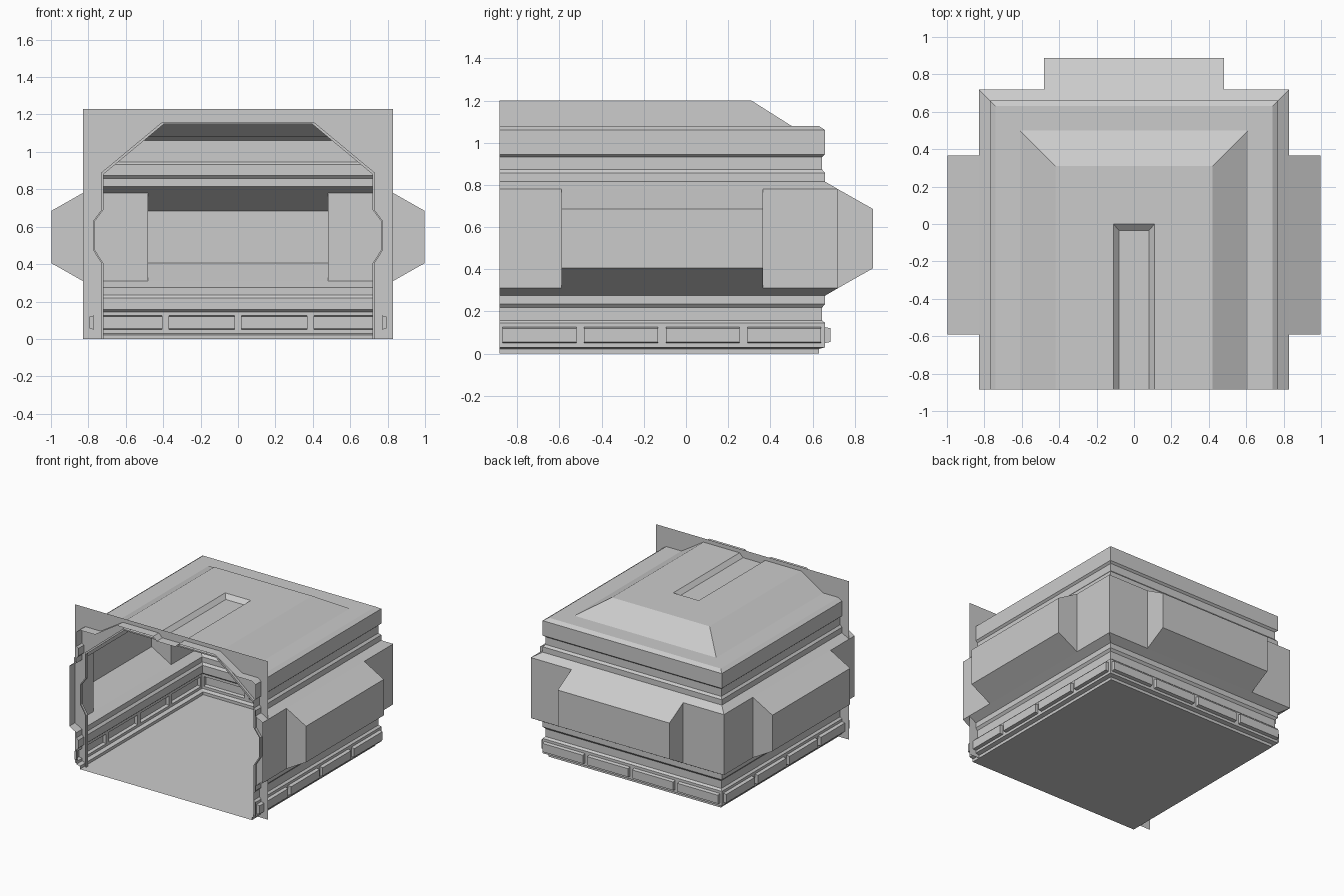
import bpy

if "Cube" in bpy.data.objects:
    bpy.data.objects.remove(bpy.data.objects["Cube"])

FRONT, WX, WY = -0.885, 0.74, 0.63     # open end, base half width, base back depth


def build(name, faces):
    verts = [p for f in faces for p in f]
    idx, n = [], 0
    for f in faces:
        idx.append(list(range(n, n + len(f))))
        n += len(f)
    me = bpy.data.meshes.new(name)
    me.from_pydata(verts, [], idx)
    ob = bpy.data.objects.new(name, me)
    bpy.context.collection.objects.link(ob)
    bpy.context.view_layer.objects.active = ob
    ob.select_set(True)
    bpy.ops.object.mode_set(mode='EDIT')
    bpy.ops.mesh.select_all(action='SELECT')
    bpy.ops.mesh.remove_doubles(threshold=0.0005)
    bpy.ops.object.mode_set(mode='OBJECT')
    ob.select_set(False)
    return ob


def u_loop(hx, yb, z):
    # three-sided outline, open towards the front
    return [(-hx, FRONT, z), (-hx, yb, z), (hx, yb, z), (hx, FRONT, z)]


def skin(loops):
    return [(a[i], a[i + 1], b[i + 1], b[i])
            for a, b in zip(loops, loops[1:]) for i in range(len(a) - 1)]


def wall(profile):
    return skin([u_loop(WX + d, WY + d, z) for d, z in profile])


def point(side, t, d, z):
    # t runs along the wall; 'lo' / 'hi' are its ends (mitred at corners)
    if side == 'back':
        t = {'lo': -WX - d, 'hi': WX + d}.get(t, t)
        return (t, WY + d, z)
    t = {'lo': FRONT, 'hi': WY + d}.get(t, t)
    return ((WX + d) * side, t, z)


def strip(side, t0, t1, profile, caps=False):
    a = [point(side, t0, d, z) for d, z in profile]
    b = [point(side, t1, d, z) for d, z in profile]
    faces = skin([a, b])
    return faces + [a, b] if caps else faces


SIDES = (-1, 1, 'back')

# Floor
build('floor', [u_loop(WX, WY, 0)])

# Moulded wall bands, below and above the middle zone
build('lower_wall_moulding',
      wall([(0, 0), (0, .022), (.03, .03), (.03, .05)]) +
      wall([(.03, .125), (.03, .145), (.015, .158), (.015, .218),
            (.03, .235), (.03, .275)]))
build('upper_wall_moulding',
      wall([(.03, .815), (.03, .857), (.015, .873), (.015, .932),
            (.03, .945), (.03, 1.06), (0, 1.08)]))

# Row of recessed skirting panels
band = [(.03, .05), (.03, .125)]
recess = [(.03, .05), (.055, .055), (.055, .12), (.03, .125)]
faces = []
for side in SIDES:
    start = -.755 if side == 'back' else -.87
    prev = 'lo'
    for i in range(4):
        t0 = start + .387 * i
        t1 = t0 + .35
        faces += strip(side, prev, t0, band)
        faces += strip(side, t0, t1, recess, caps=True)
        prev = t1
    faces += strip(side, prev, 'hi', band)
build('skirting_panels', faces)

# Corner panels and deep alcoves in the middle zone
corner = [(.03, .275), (.09, .31), (.09, .78), (.03, .815)]
slope_lo, slope_hi = corner[:2], corner[2:]
alcove = [(.09, .31), (.258, .405), (.258, .685), (.09, .78)]
corners, alcoves = [], []
for side in SIDES:
    t0, t1 = (-.48, .48) if side == 'back' else (-.59, .365)
    corners += strip(side, 'lo', t0, corner) + strip(side, t1, 'hi', corner)
    corners += strip(side, t0, t1, slope_lo) + strip(side, t0, t1, slope_hi)
    alcoves += strip(side, t0, t1, alcove, caps=True)
build('corner_panels', corners)
build('wall_alcoves', alcoves)

# Raised ceiling with a sunken central channel
rings = [u_loop(WX, WY, 1.08), u_loop(.61, .50, 1.08), u_loop(.42, .31, 1.2),
         u_loop(.11, 0, 1.2), u_loop(.08, -.035, 1.17)]
build('ceiling', skin(rings) + [rings[-1]])

# Front bulkhead plate with a shaped doorway
PLATE_Y = -0.815
half = [(.72, 0), (.72, .405), (.765, .475), (.765, .63), (.72, .69),
        (.72, .88), (.395, 1.15)]


def doorway(y, off):
    right = [(x + off, y, z + (off if z > .8 else 0)) for x, z in half]
    return right + [(-x, y, z) for x, y, z in reversed(right)]


outer = [(-.83, PLATE_Y, 0), (-.83, PLATE_Y, 1.23),
         (.83, PLATE_Y, 1.23), (.83, PLATE_Y, 0)]
build('front_bulkhead', [outer + doorway(PLATE_Y, .01)])

# Thin door trim standing forward of the bulkhead
build('door_trim', skin([doorway(PLATE_Y, .01), doorway(PLATE_Y - .02, .01),
                         doorway(PLATE_Y - .02, 0), doorway(PLATE_Y, 0)]))
